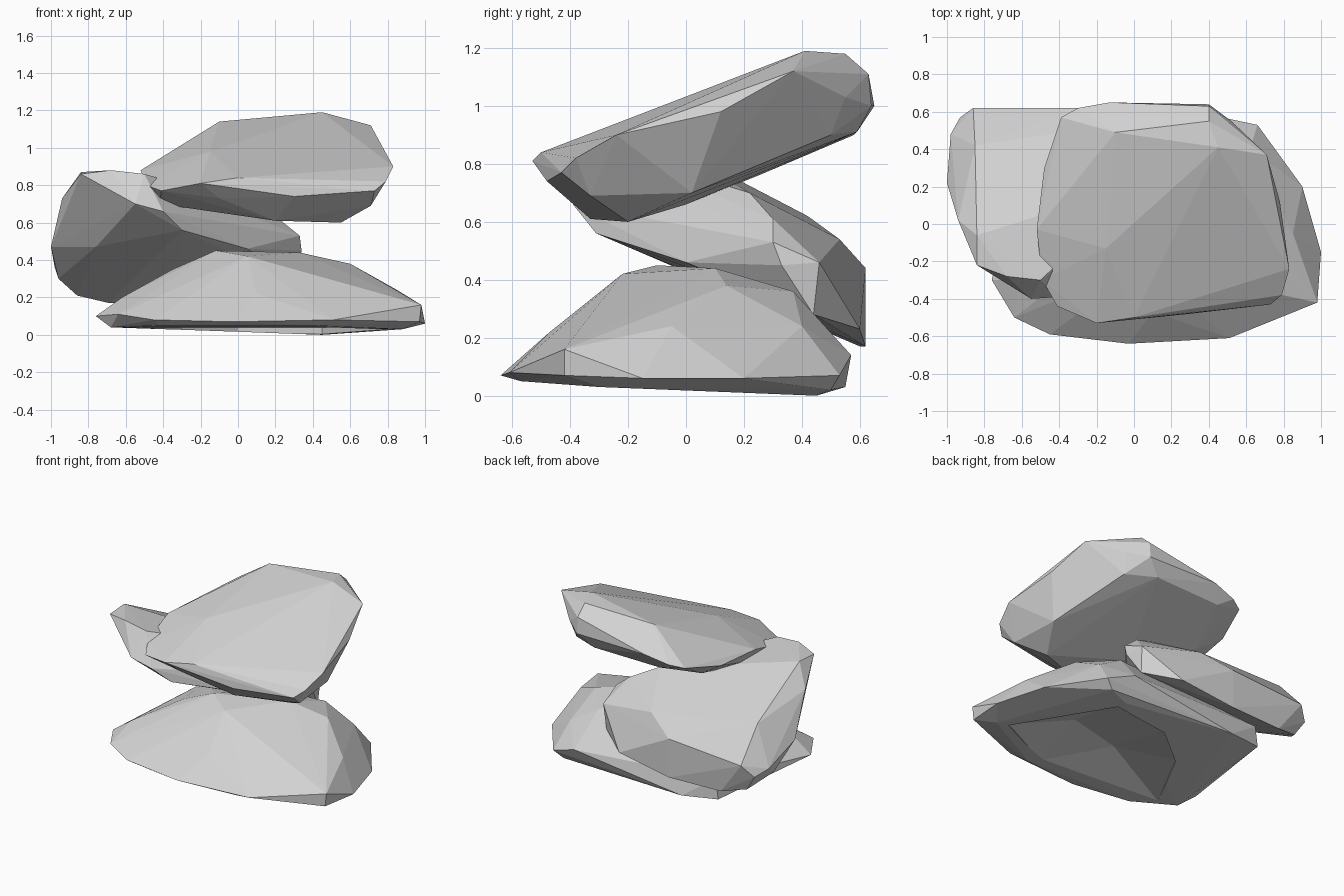
import bpy
import bmesh
from mathutils import Vector

default_cube = bpy.data.objects.get("Cube")
if default_cube:
    bpy.data.objects.remove(default_cube, do_unlink=True)

# One stone colour for the whole stack
stone = bpy.data.materials.new("pale_grey_stone")
stone.use_nodes = True
colour = (0.65, 0.65, 0.65, 1.0)
stone.diffuse_color = colour
stone.node_tree.nodes["Principled BSDF"].inputs["Base Color"].default_value = colour


def chiselled_block(name, *point_groups):
    """Wrap a faceted convex block around its key corners."""
    bm = bmesh.new()
    for group in point_groups:
        for corner in group:
            bm.verts.new(Vector(corner))
    hull = bmesh.ops.convex_hull(bm, input=bm.verts[:])
    leftovers = set(hull["geom_interior"]) | set(hull["geom_unused"])
    spare = [item for item in leftovers if isinstance(item, bmesh.types.BMVert)]
    bmesh.ops.delete(bm, geom=spare, context="VERTS")
    bmesh.ops.recalc_face_normals(bm, faces=bm.faces[:])
    mesh = bpy.data.meshes.new(name)
    bm.to_mesh(mesh)
    bm.free()
    mesh.materials.append(stone)
    block = bpy.data.objects.new(name, mesh)
    bpy.context.collection.objects.link(block)
    return block


# Bottom rock: broad wedge with a thin front lip and a blunt back corner
bottom_crown = [
    (-.12, -.1, .45), (.33, .1, .44), (.05, -.22, .42), (-.35, -.1, .35),
    (.6, .14, .38), (.42, .37, .36), (.62, .4, .24), (.85, -.05, .24),
    (-.62, -.3, .2), (.1, .3, .38), (.1, -.47, .22),
]
bottom_rim = [
    (-.76, -.3, .1), (-.64, -.5, .11), (-.45, -.59, .08), (-.03, -.64, .07),
    (.51, -.61, .08), (.98, -.42, .16), (.97, -.42, .07), (1, -.15, .06),
    (.9, .2, .06), (.66, .53, .07), (.47, .57, .14), (-.58, .5, .19),
]
bottom_base = [
    (-.68, -.38, .04), (-.42, -.55, .05), (.4, -.57, .05), (.88, -.3, .03),
    (.45, .45, 0), (.6, .5, .02), (-.6, .5, .05), (-.35, .55, .03),
]
bottom_rock = chiselled_block("bottom_rock", bottom_crown, bottom_rim, bottom_base)

# Middle rock: slab leaning down toward the back
middle_crown = [
    (-.84, -.22, .86), (-.68, -.28, .88), (-.5, -.3, .86), (-.94, .02, .73),
    (-.84, -.06, .87), (-.2, .13, .74), (.05, .22, .7), (.23, .3, .61),
    (-.1, .53, .54), (-.85, .42, .62),
]
middle_rim = [
    (-1, .22, .47), (-.98, .48, .36), (-.93, .57, .32), (-.86, .62, .4),
    (-.3, .62, .44), (.33, .3, .53), (.34, .33, .45), (.32, .46, .46),
    (-.55, -.4, .7), (-.4, -.39, .66), (-.3, -.31, .56),
]
middle_base = [
    (-.76, -.02, .47), (-.96, .4, .3), (-.86, .55, .21), (-.69, .6, .17),
    (-.3, .62, .17), (.1, .6, .23), (.31, .44, .28), (.05, 0, .46),
]
middle_rock = chiselled_block("middle_rock", middle_crown, middle_rim, middle_base)

# Top rock: thick slab rising toward the back
top_crown = [
    (-.1, .49, 1.14), (.17, .13, 1.05), (.45, .41, 1.19), (.4, .55, 1.18),
    (-.15, -.13, .98), (-.52, -.03, .88), (.71, .37, 1.12), (.78, .12, .98),
]
top_rim = [
    (-.48, .3, .88), (-.39, .57, .94), (-.3, .62, .96), (-.13, .65, 1),
    (.4, .63, 1.11), (.4, .64, 1), (.52, .55, 1.03), (.83, -.24, .9),
    (.79, -.38, .82), (.73, -.43, .77), (0, -.5, .84), (-.2, -.53, .81),
    (-.41, -.44, .77), (-.49, -.3, .8),
]
top_base = [
    (.71, -.33, .69), (.55, -.2, .6), (.2, -.33, .61), (-.1, -.45, .73),
    (.3, -.48, .74), (-.42, -.25, .7), (.05, 0, .66), (.68, .02, .7),
    (.3, .59, .91), (-.2, .58, .9), (.5, .5, .9), (-.3, .25, .76),
]
top_rock = chiselled_block("top_rock", top_crown, top_rim, top_base)

# Shallow hollow worn into the underside of the bottom rock
hollow_rim = [(-.55, -.42), (.35, -.5), (.8, -.28), (.45, .38), (0, .3), (-.3, .05)]
hollow_cutter = chiselled_block(
    "hollow_cutter",
    [(x, y, -.1) for x, y in hollow_rim],
    [(x, y, .04) for x, y in hollow_rim],
    [(0, -.2, .14), (.4, -.1, .14)],
)
hollow_cutter.hide_render = True
hollow_cutter.hide_set(True)
hollow = bottom_rock.modifiers.new("underside_hollow", "BOOLEAN")
hollow.operation = "DIFFERENCE"
hollow.solver = "EXACT"
hollow.object = hollow_cutter
